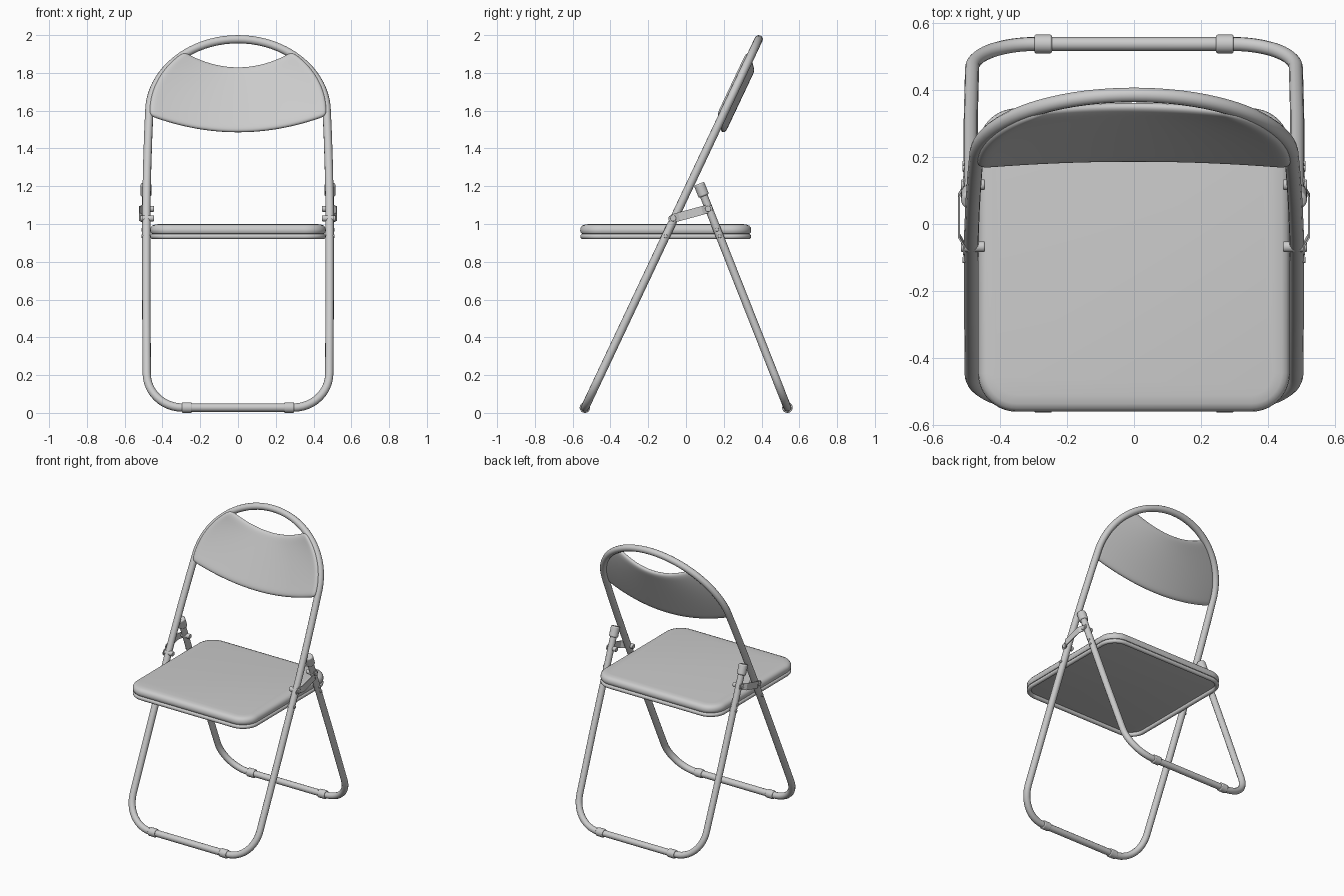
import bpy, bmesh
from math import sin, cos, pi, sqrt
from mathutils import Vector

if "Cube" in bpy.data.objects:
    bpy.data.objects.remove(bpy.data.objects["Cube"])


def mesh_object(name, verts, faces):
    me = bpy.data.meshes.new(name)
    me.from_pydata(verts, [], faces)
    bm = bmesh.new()
    bm.from_mesh(me)
    bmesh.ops.recalc_face_normals(bm, faces=bm.faces)
    bm.to_mesh(me)
    bm.free()
    ob = bpy.data.objects.new(name, me)
    bpy.context.collection.objects.link(ob)
    return ob


def smooth(ob, angle=0.7):
    bpy.ops.object.select_all(action='DESELECT')
    ob.select_set(True)
    bpy.context.view_layer.objects.active = ob
    bpy.ops.object.shade_smooth_by_angle(angle=angle)


def tube(name, pts, r, cyclic=False):
    cu = bpy.data.curves.new(name, 'CURVE')
    cu.dimensions = '3D'
    cu.bevel_depth, cu.bevel_resolution = r, 4
    cu.use_fill_caps = True
    sp = cu.splines.new('POLY')
    sp.points.add(len(pts) - 1)
    for p, co in zip(sp.points, pts):
        p.co = (*co, 1)
    sp.use_cyclic_u = cyclic
    sp.use_smooth = True
    ob = bpy.data.objects.new(name, cu)
    bpy.context.collection.objects.link(ob)
    return ob


def rod(name, a, b, r, bevel=0.005):
    a, b = Vector(a), Vector(b)
    bpy.ops.mesh.primitive_cylinder_add(vertices=24, radius=r, depth=(b - a).length,
                                        location=(a + b) / 2)
    ob = bpy.context.object
    ob.name = name
    ob.rotation_euler = (b - a).to_track_quat('Z', 'Y').to_euler()
    m = ob.modifiers.new('bevel', 'BEVEL')
    m.width, m.segments = bevel, 3
    smooth(ob)
    return ob


def front_y(z):
    return -0.535 + (z - 0.028) * 0.92 / 1.95


def rear_y(z):
    return 0.537 - (z - 0.028) * 0.395


# Half of a leg loop from the middle of the floor bar up to the straight side
def lower_half():
    pts = [(0, 0.028)]
    for i in range(13):
        a = pi / 2 * i / 12
        pts.append((0.293 + 0.19 * sin(a), 0.208 - 0.18 * cos(a)))
    return pts


# Front frame: one closed loop with arched top
half = lower_half() + [(0.485, 0.6), (0.485, 1.1), (0.481, 1.3), (0.475, 1.48)]
half += [(0.47 * cos(pi / 2 * i / 20), 1.59 + 0.388 * sin(pi / 2 * i / 20)) for i in range(21)]
half[-1] = (0, 1.978)
loop = half + [(-x, z) for x, z in half[-2:0:-1]]
tube('front_frame', [(x, front_y(z), z) for x, z in loop], 0.022, True)

# Rear leg: open U
half = lower_half() + [(0.487, 0.6), (0.487, 1.19)]
path = [(-x, z) for x, z in half[:0:-1]] + half
tube('rear_leg', [(x, rear_y(z), z) for x, z in path], 0.021)


# Seat outline: rounded rectangle
def outline(inset, r=0.115, n=10):
    hx, y0, y1 = 0.465 - inset, -0.56 + inset, 0.345 - inset
    r = max(r - inset, 0.02)
    pts = []
    for k, (cx, cy) in enumerate([(hx - r, y1 - r), (r - hx, y1 - r),
                                  (r - hx, y0 + r), (hx - r, y0 + r)]):
        for i in range(n + 1):
            a = pi / 2 * (k + i / n)
            pts.append((cx + r * cos(a), cy + r * sin(a)))
    return pts


# Seat cushion: stacked outlines with soft edges
layers = [(0.02, 0.946), (0.007, 0.949), (0.001, 0.958), (0, 0.968), (0.002, 0.98),
          (0.01, 0.991), (0.024, 0.997), (0.05, 1.0)]
verts, faces = [], []
for inset, z in layers:
    verts += [(x, y, z) for x, y in outline(inset)]
n = len(outline(0))
for j in range(len(layers) - 1):
    for i in range(n):
        k = (i + 1) % n
        faces.append((j * n + i, j * n + k, (j + 1) * n + k, (j + 1) * n + i))
faces += [tuple(range(n)), tuple(range((len(layers) - 1) * n, len(layers) * n))]
smooth(mesh_object('seat_cushion', verts, faces))

# Seat support ring under the cushion
tube('seat_ring', [(x, y, 0.934) for x, y in outline(0.014)], 0.014, True)

# Backrest: curved panel following the arch
NU, NV = 20, 8
verts, faces = [], []
for j in range(NV + 1):
    v = j / NV
    ze = 1.565 + 0.34 * v
    half_w = 0.47 * sqrt(1 - (max(ze - 1.59, 0) / 0.397) ** 2)
    for i in range(NU + 1):
        u = 2 * i / NU - 1
        z = (1 - v) * (1.5 + 0.065 * u * u) + v * (1.845 + 0.06 * u * u)
        off = 0.036 - 0.056 * u * u
        verts.append((u * half_w, front_y(z) + off * 0.904, z - off * 0.427))
for j in range(NV):
    for i in range(NU):
        a = j * (NU + 1) + i
        faces.append((a, a + 1, a + NU + 2, a + NU + 1))
back = mesh_object('backrest', verts, faces)
m = back.modifiers.new('thickness', 'SOLIDIFY')
m.thickness, m.offset = 0.032, 0
m = back.modifiers.new('round', 'SUBSURF')
m.levels = m.render_levels = 2
smooth(back, pi)

# Floor clamps, leg caps, rivets and folding links on both sides
for s, side in ((1, 'right'), (-1, 'left')):
    for nm, y in (('front', -0.535), ('rear', 0.537)):
        rod(f'{nm}_floor_clamp_{side}', (s * 0.245, y, 0.028), (s * 0.297, y, 0.028), 0.028)
    rod(f'leg_cap_{side}', (s * 0.487, rear_y(1.148), 1.148),
        (s * 0.487, rear_y(1.213), 1.213), 0.029, 0.008)
    for i, (y, z, r, x) in enumerate([(-0.068, 1.03, 0.016, 0.516), (0.117, 1.08, 0.016, 0.516),
                                      (front_y(0.935), 0.935, 0.01, 0.512),
                                      (rear_y(0.97), 0.97, 0.01, 0.512),
                                      (rear_y(0.935), 0.935, 0.01, 0.512)]):
        rod(f'rivet_{i}_{side}', (s * 0.445, y, z), (s * x, y, z), r, 0.004)
    # Link plate: strip bent outward between its two pivots
    verts = []
    for x, t, w in [(0.507, -0.092, 0.008), (0.507, -0.085, 0.017), (0.507, -0.06, 0.022),
                    (0.522, -0.035, 0.023), (0.522, 0.085, 0.023), (0.507, 0.11, 0.022),
                    (0.507, 0.133, 0.017), (0.507, 0.14, 0.008)]:
        z = 1.03 + (t + 0.068) * 0.27
        verts += [(s * x, t + 0.26 * w, z - 0.965 * w), (s * x, t - 0.26 * w, z + 0.965 * w)]
    link = mesh_object(f'folding_link_{side}', verts,
                       [(2 * i, 2 * i + 2, 2 * i + 3, 2 * i + 1) for i in range(7)])
    m = link.modifiers.new('thickness', 'SOLIDIFY')
    m.thickness, m.offset = 0.005, 0
